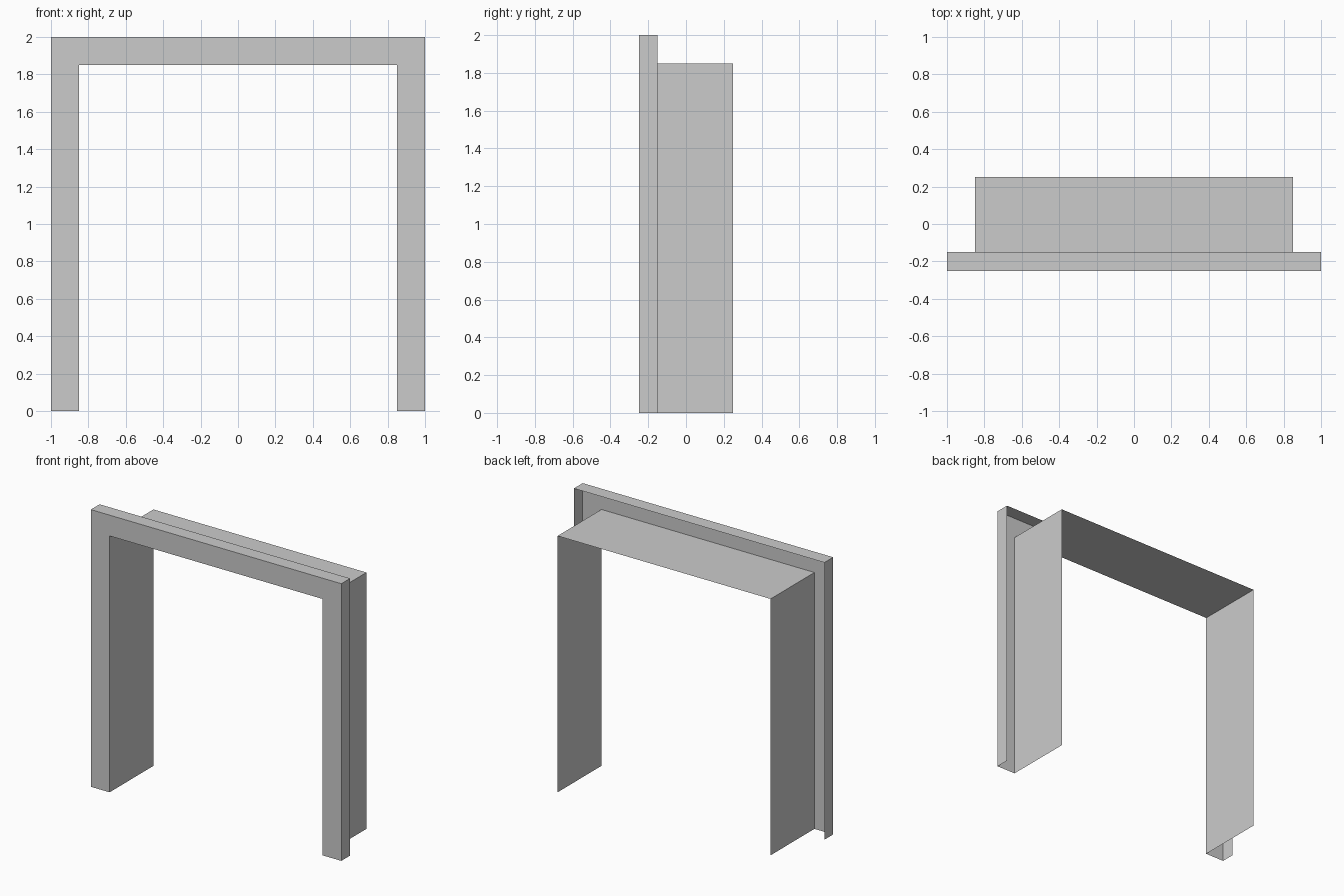
import bpy

if "Cube" in bpy.data.objects:
    bpy.data.objects.remove(bpy.data.objects["Cube"])

HALF_OPENING = 0.85
OPENING_HEIGHT = 1.85
CASING_WIDTH = 0.15


def frame_sheet(name, profile):
    """Sweep an (outward offset, y) profile up, across and down the doorway."""
    verts, faces = [], []
    n = len(profile)
    for side, top in ((-1, False), (-1, True), (1, True), (1, False)):
        for out, y in profile:
            z = OPENING_HEIGHT + out if top else 0.0
            verts.append((side * (HALF_OPENING + out), y, z))
    for i in range(3):
        for j in range(n - 1):
            a, b = i * n + j, (i + 1) * n + j
            faces.append((a, b, b + 1, a + 1))
    mesh = bpy.data.meshes.new(name)
    mesh.from_pydata(verts, [], faces)
    mesh.update()
    obj = bpy.data.objects.new(name, mesh)
    bpy.context.collection.objects.link(obj)
    return obj


# Thin lining through the depth of the opening
frame_sheet("door_lining", [(0, 0.25), (0, -0.25)])

# Front casing: flat face with a shallow return on its outer edge, open behind
frame_sheet("front_casing", [(0, -0.25), (CASING_WIDTH, -0.25), (CASING_WIDTH, -0.15)])
